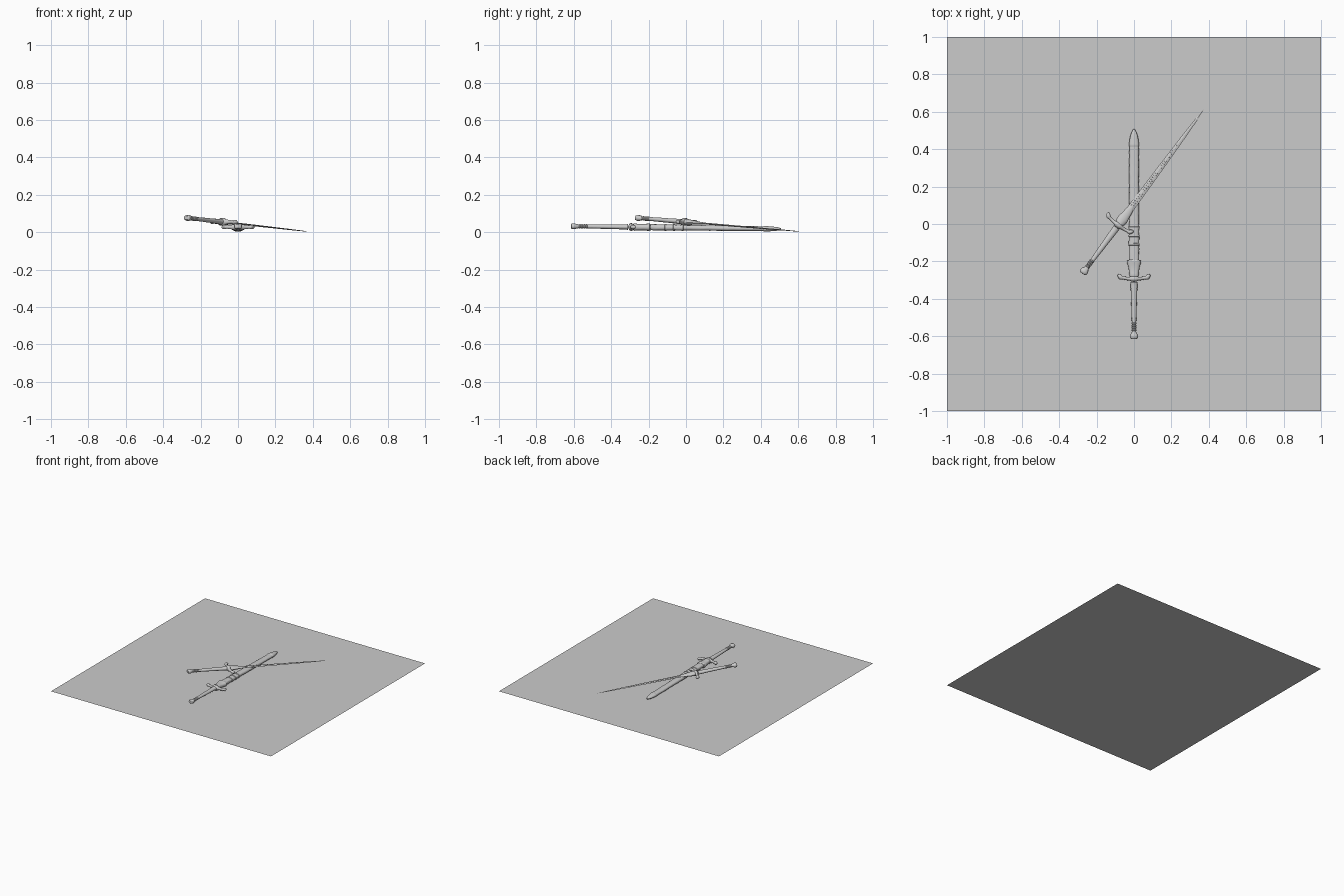
import bpy, bmesh, math, random
from mathutils import Matrix, Vector

if "Cube" in bpy.data.objects:
    bpy.data.objects.remove(bpy.data.objects["Cube"])

random.seed(4)


def loft(name, stations, mat, sides=16, power=2.0, jitter=0.0, smooth=40):
    """Skin rings along local y; station = (y, half width, half thickness, side offset)."""
    bm = bmesh.new()
    rings = []
    for st in stations:
        y, w, t = st[:3]
        off = st[3] if len(st) > 3 else 0
        ring = []
        for i in range(sides):
            a = 2 * math.pi * i / sides
            c, s = math.cos(a), math.sin(a)
            k = 1 + random.uniform(-jitter, jitter)
            x = math.copysign(abs(c) ** (2 / power), c) * w * k + off
            z = math.copysign(abs(s) ** (2 / power), s) * t * k
            ring.append(bm.verts.new(mat @ Vector((x, y, z))))
        rings.append(ring)
    for a, b in zip(rings, rings[1:]):
        for i in range(sides):
            j = (i + 1) % sides
            bm.faces.new((a[i], a[j], b[j], b[i]))
    bm.faces.new(rings[0])
    bm.faces.new(rings[-1])
    bmesh.ops.recalc_face_normals(bm, faces=bm.faces)
    me = bpy.data.meshes.new(name)
    bm.to_mesh(me)
    bm.free()
    ob = bpy.data.objects.new(name, me)
    bpy.context.collection.objects.link(ob)
    if smooth:
        bpy.ops.object.select_all(action='DESELECT')
        ob.select_set(True)
        bpy.context.view_layer.objects.active = ob
        bpy.ops.object.shade_smooth_by_angle(angle=math.radians(smooth))
    return ob


def hilt(tag, mat):
    # flared pommel
    loft(tag + "_pommel", [(0, .014, .010), (.004, .020, .014), (.014, .022, .016),
         (.024, .020, .014), (.034, .013, .011), (.042, .011, .010)], mat, 16, 2.4)
    # ringed neck
    neck = []
    for i in range(4):
        y = .042 + i * .012
        neck += [(y, .010, .009), (y + .003, .0135, .012), (y + .008, .0135, .012), (y + .011, .010, .009)]
    loft(tag + "_neck_rings", neck, mat)
    # leather grip, swelling towards the guard
    grip = [(.088, .012, .010)]
    for i in range(21):
        f = i / 20
        bump = .0006 if i % 2 else 0
        grip.append((.092 + f * .20, .0115 + .0065 * f + bump, .010 + .003 * f + bump))
    loft(tag + "_grip", grip + [(.306, .020, .016)], mat)
    # cross guard with scrolled tips bent towards the blade
    half = [(.0, .016, .021, .0), (.014, .015, .020, .0), (.022, .010, .014, .0), (.042, .009, .011, .002),
            (.060, .008, .009, .005), (.066, .012, .011, .007), (.076, .015, .012, .011),
            (.083, .011, .009, .015), (.087, .004, .004, .017)]
    full = [(-p, w, t, o) for p, w, t, o in half[:0:-1]] + half
    loft(tag + "_cross_guard", full, mat @ Matrix.Translation((0, .322, 0))
         @ Matrix.Rotation(math.radians(90), 4, 'Z') @ Matrix.Scale(-1, 4, (0, 1, 0)), 14)


# ground slab
bpy.ops.mesh.primitive_plane_add(size=2)
bpy.context.object.name = "ground_sheet"

# sheathed sword lying along y
A = Matrix.Translation((0, -.615, .032)) @ Matrix.Rotation(-.013, 4, 'X')
hilt("sheathed", A)
loft("scabbard_throat", [(.334, .024, .018), (.340, .027, .020), (.352, .025, .018), (.385, .030, .017),
     (.408, .037, .019), (.415, .038, .020), (.421, .035, .019), (.424, .027, .016)], A, 20, 2.6)
body = []
for i in range(41):
    f = i / 40
    body.append((.418 + f * .622, .0275 - .002 * f + random.uniform(-.001, .001), .0165 - .004 * f))
loft("scabbard_body", body, A, 18, 2.5, .05, 60)
for i, y in enumerate((.50, .545, .59)):
    loft(f"scabbard_band_{i}", [(y, .027, .016), (y + .002, .030, .0185),
         (y + .010, .030, .0185), (y + .012, .027, .016)], A, 18, 2.5)
loft("scabbard_tip", [(1.028, .025, .013), (1.032, .028, .0155), (1.042, .027, .015), (1.065, .024, .013),
     (1.090, .019, .011), (1.110, .011, .008), (1.122, .004, .004)], A, 16, 2.3)

# drawn sword resting across the scabbard
B = Matrix.Translation((-.275, -.265, .077)) @ Matrix.Rotation(-math.atan2(.65, .88), 4, 'Z') \
    @ Matrix.Rotation(-.067, 4, 'X')
hilt("drawn", B)
loft("drawn_rain_guard", [(.330, .022, .017), (.345, .028, .016), (.365, .029, .013), (.395, .023, .010),
     (.425, .020, .007), (.450, .008, .0055)], B, 14)
loft("drawn_blade", [(.34, .0195, .005), (.45, .0185, .0048), (.70, .015, .004), (.92, .0105, .003),
     (1.04, .006, .002), (1.094, .0006, .0004)], B, 4, 2, 0, 0)
# raised ribs beside the fuller
for side in (-1, 1):
    loft("blade_rib_left" if side < 0 else "blade_rib_right",
         [(.42, .0022, .0052, side * .006), (.70, .0018, .0042, side * .005),
          (.95, .0008, .0025, side * .002)], B, 6)
